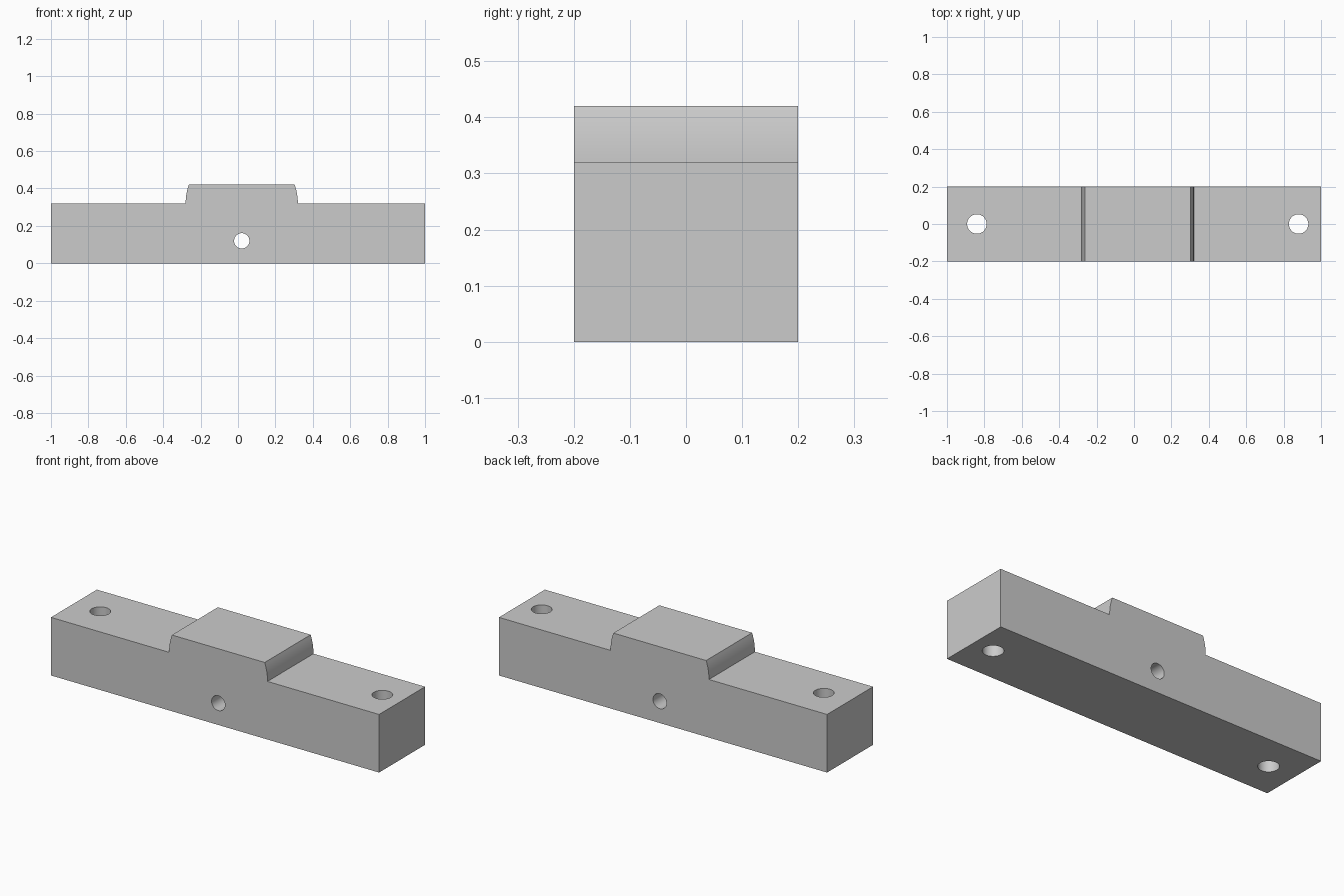
import bpy, bmesh
from math import sin, cos, asin, pi

cube = bpy.data.objects.get("Cube")
if cube:
    bpy.data.objects.remove(cube)

DEPTH, SHOULDER, TOP = 0.4, 0.32, 0.42
MID, RADIUS = 0.02, 0.3          # centre and radius of the raised crown
HOLE_SPACING = 0.86

grey = bpy.data.materials.new("plain_grey")
grey.use_nodes = True
colour = (0.6, 0.6, 0.6, 1)
grey.diffuse_color = colour
grey.node_tree.nodes["Principled BSDF"].inputs["Base Color"].default_value = colour

# Side outline: a bar with a crown whose flanks are arcs of one circle
rise = asin((TOP - SHOULDER) / RADIUS)
steps = 8
arc = [(RADIUS * cos(rise * i / steps), SHOULDER + RADIUS * sin(rise * i / steps))
       for i in range(steps + 1)]
outline = [(-1, 0), (1, 0), (1, SHOULDER)]
outline += [(MID + x, z) for x, z in arc]
outline += [(MID - x, z) for x, z in reversed(arc)]
outline += [(-1, SHOULDER)]

# Extrude the outline into the block
bm = bmesh.new()
face = bm.faces.new([bm.verts.new((x, -DEPTH / 2, z)) for x, z in outline])
extruded = bmesh.ops.extrude_face_region(bm, geom=[face])["geom"]
bmesh.ops.translate(bm, vec=(0, DEPTH, 0),
                    verts=[v for v in extruded if isinstance(v, bmesh.types.BMVert)])
bmesh.ops.recalc_face_normals(bm, faces=bm.faces)
mesh = bpy.data.meshes.new("mounting_block")
bm.to_mesh(mesh)
bm.free()
mesh.materials.append(grey)
block = bpy.data.objects.new("mounting_block", mesh)
bpy.context.collection.objects.link(block)


def drill(name, radius, location, rotation=(0, 0, 0)):
    """Cut a round through hole in the block."""
    bpy.ops.mesh.primitive_cylinder_add(vertices=48, radius=radius, depth=2,
                                        location=location, rotation=rotation)
    cutter = bpy.context.object
    cutter.name = name
    cutter.hide_render = True
    cutter.data.materials.append(grey)
    cut = block.modifiers.new(name, "BOOLEAN")
    cut.operation = "DIFFERENCE"
    cut.solver = "EXACT"
    cut.object = cutter
    bpy.ops.object.select_all(action="DESELECT")
    block.select_set(True)
    bpy.context.view_layer.objects.active = block
    bpy.ops.object.modifier_apply(modifier=name)
    bpy.data.objects.remove(cutter)


# Vertical bolt holes near the ends, and a cross hole through the middle
for side, name in ((-1, "right_bolt_hole"), (1, "left_bolt_hole")):
    drill(name, 0.052, (MID + side * HOLE_SPACING, 0, 0))
drill("cross_hole", 0.041, (MID, 0, 0.12), (pi / 2, 0, 0))

# Smooth the bores and crown flanks, keep the edges sharp
bpy.ops.object.shade_smooth_by_angle(angle=pi / 6)
